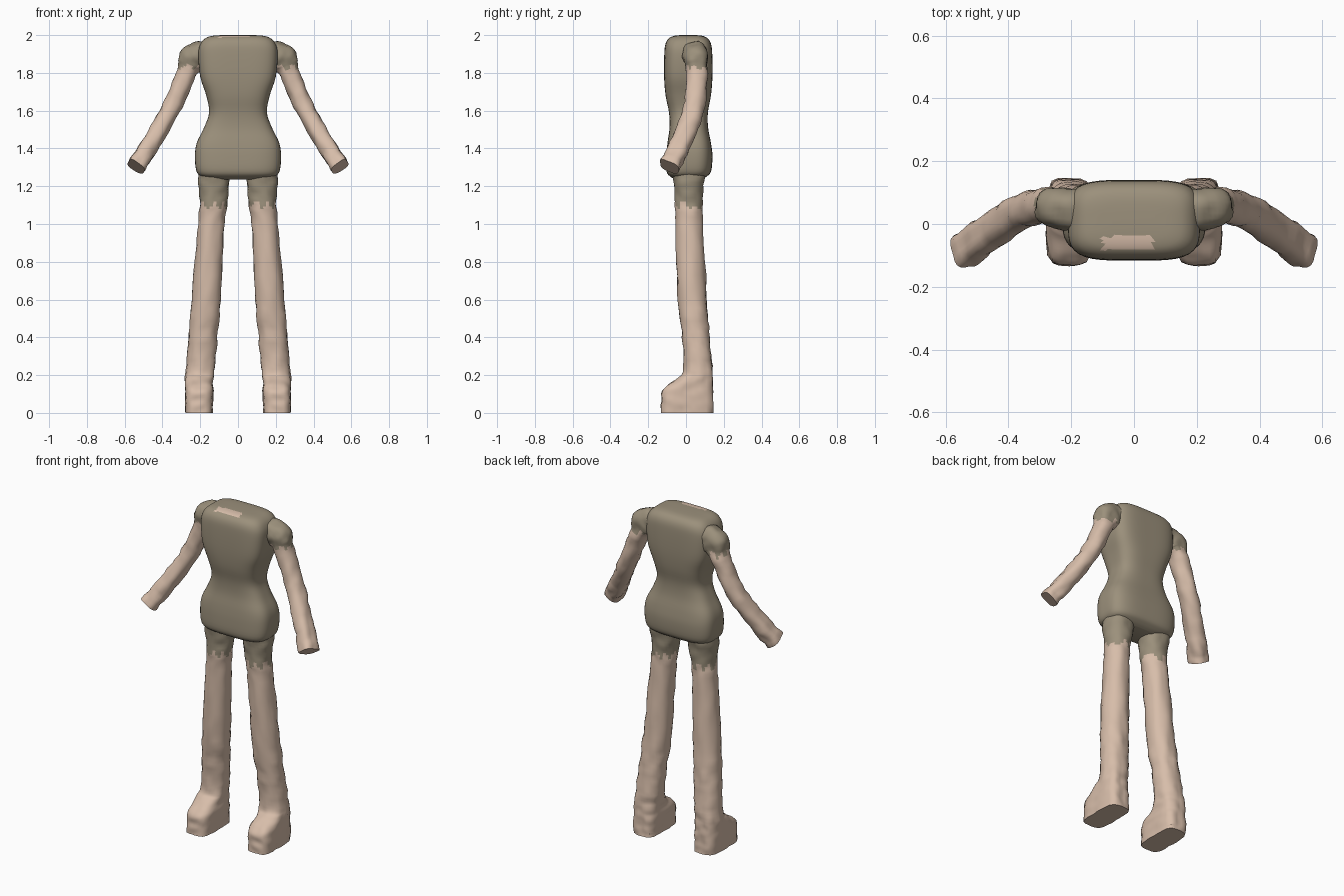
import bpy, bmesh, math
from mathutils import Vector, noise

cube = bpy.data.objects.get("Cube")
if cube:
    bpy.data.objects.remove(cube, do_unlink=True)


def material(name, rgb):
    m = bpy.data.materials.new(name)
    m.use_nodes = True
    m.diffuse_color = (*rgb, 1)
    bsdf = m.node_tree.nodes["Principled BSDF"]
    bsdf.inputs["Base Color"].default_value = (*rgb, 1)
    bsdf.inputs["Roughness"].default_value = 0.8
    return m


CLOTH = material("olive cloth", (0.33, 0.28, 0.20))
SKIN = material("pale skin", (0.68, 0.51, 0.40))


def spline(keys, steps):
    """Catmull-Rom interpolation through tuples of numbers."""
    out = []
    for i in range(len(keys) - 1):
        a, b = keys[max(i - 1, 0)], keys[i]
        c, d = keys[i + 1], keys[min(i + 2, len(keys) - 1)]
        for s in range(steps):
            t = s / steps
            out.append([0.5 * (2 * q + (r - p) * t + (2 * p - 5 * q + 4 * r - w) * t * t
                               + (3 * q - p - 3 * r + w) * t ** 3)
                        for p, q, r, w in zip(a, b, c, d)])
    return out + [list(keys[-1])]


def loft(name, keys, steps, segs, is_skin, follow=False, lumps=0.0, side=1):
    """Skin rings of (x, y, z, half width, half depth, squareness)."""
    rings = spline(keys, steps)
    bm = bmesh.new()
    loops = []
    for i, (x, y, z, rx, ry, n) in enumerate(rings):
        u, v = Vector((1, 0, 0)), Vector((0, 1, 0))
        if follow:
            tangent = (Vector(rings[min(i + 1, len(rings) - 1)][:3])
                       - Vector(rings[max(i - 1, 0)][:3])).normalized()
            u = v.cross(tangent).normalized()
            v = tangent.cross(u)
        loop = []
        for k in range(segs):
            a = math.tau * k / segs
            c, s = math.cos(a), math.sin(a)
            r = (abs(c) ** n + abs(s) ** n) ** (-1 / n)
            offset = u * (c * r * rx) + v * (s * r * ry)
            p = Vector((x, y, z)) + offset
            p += offset.normalized() * lumps * noise.noise(p * 22)
            p.x *= side
            loop.append(bm.verts.new(p))
        loops.append(loop)
    for a, b in zip(loops, loops[1:]):
        for k in range(segs):
            j = (k + 1) % segs
            bm.faces.new((a[k], a[j], b[j], b[k]))
    bm.faces.new(loops[0])
    bm.faces.new(loops[-1])
    bmesh.ops.recalc_face_normals(bm, faces=bm.faces)
    for f in bm.faces:
        f.material_index = int(is_skin(f.calc_center_median()))
    mesh = bpy.data.meshes.new(name)
    bm.to_mesh(mesh)
    bm.free()
    mesh.materials.append(CLOTH)
    mesh.materials.append(SKIN)
    ob = bpy.data.objects.new(name, mesh)
    bpy.context.collection.objects.link(ob)
    bpy.ops.object.select_all(action="DESELECT")
    ob.select_set(True)
    bpy.context.view_layer.objects.active = ob
    bpy.ops.object.shade_smooth_by_angle(angle=math.radians(50))
    return ob


# Torso: hem, hips, waist, chest and flat closed neck
torso = [
    (0, 0.015, 1.235, 0.13, 0.065, 3), (0, 0.013, 1.25, 0.19, 0.095, 3.5),
    (0, 0.015, 1.28, 0.22, 0.118, 3.5), (0, 0.018, 1.36, 0.228, 0.122, 3.5),
    (0, 0.017, 1.43, 0.218, 0.115, 3.5), (0, 0.015, 1.51, 0.18, 0.102, 3.2),
    (0, 0.013, 1.59, 0.153, 0.103, 3.2), (0, 0.012, 1.68, 0.168, 0.12, 3.5),
    (0, 0.012, 1.78, 0.2, 0.128, 4), (0, 0.012, 1.9, 0.21, 0.127, 4),
    (0, 0.012, 1.955, 0.198, 0.12, 4), (0, 0.012, 1.985, 0.17, 0.1, 4),
    (0, 0.012, 1.997, 0.13, 0.07, 4), (0, 0.012, 2.0, 0.07, 0.03, 4),
]
loft("torso", torso, 4, 64,
     lambda c: c.z > 1.97 and -0.1 < c.x < 0.06 and -0.083 < c.y < -0.04)

# Leg with foot, from the shorts down to the sole
leg = [
    (0.13, 0.015, 1.3, 0.085, 0.09, 2.5), (0.128, 0.015, 1.22, 0.082, 0.08, 2.4),
    (0.13, 0.015, 1.12, 0.073, 0.073, 2.2), (0.142, 0.017, 1.0, 0.07, 0.072, 2.2),
    (0.168, 0.033, 0.6, 0.077, 0.077, 2.2), (0.185, 0.053, 0.4, 0.075, 0.073, 2.3),
    (0.2, 0.064, 0.23, 0.074, 0.077, 2.6), (0.205, 0.05, 0.185, 0.074, 0.092, 3),
    (0.205, 0.022, 0.145, 0.074, 0.12, 3.5), (0.205, 0.008, 0.11, 0.074, 0.134, 4),
    (0.206, 0.006, 0.05, 0.073, 0.138, 4.5), (0.206, 0.006, 0.0, 0.071, 0.138, 4.5),
]

# Arm from inside the shoulder to the blunt wrist
arm = [
    (0.15, 0.045, 1.905, 0.055, 0.065, 2.3), (0.21, 0.05, 1.893, 0.072, 0.066, 2.3),
    (0.245, 0.054, 1.86, 0.078, 0.062, 2.3), (0.272, 0.056, 1.8, 0.052, 0.056, 2.2),
    (0.355, 0.04, 1.61, 0.049, 0.056, 2.2), (0.472, -0.035, 1.41, 0.049, 0.057, 2.2),
    (0.54, -0.09, 1.305, 0.05, 0.055, 2.8),
]

for label, side in (("left", 1), ("right", -1)):
    loft(label + "_leg", leg, 6, 28,
         lambda c: c.z < 1.1 + 0.025 * math.sin(c.x * 110 + c.y * 60),
         lumps=0.008, side=side)
    loft(label + "_arm", arm, 7, 24,
         lambda c: c.z < 1.83 + 0.018 * math.sin(c.x * 90 + c.y * 110),
         follow=True, lumps=0.009, side=side)
